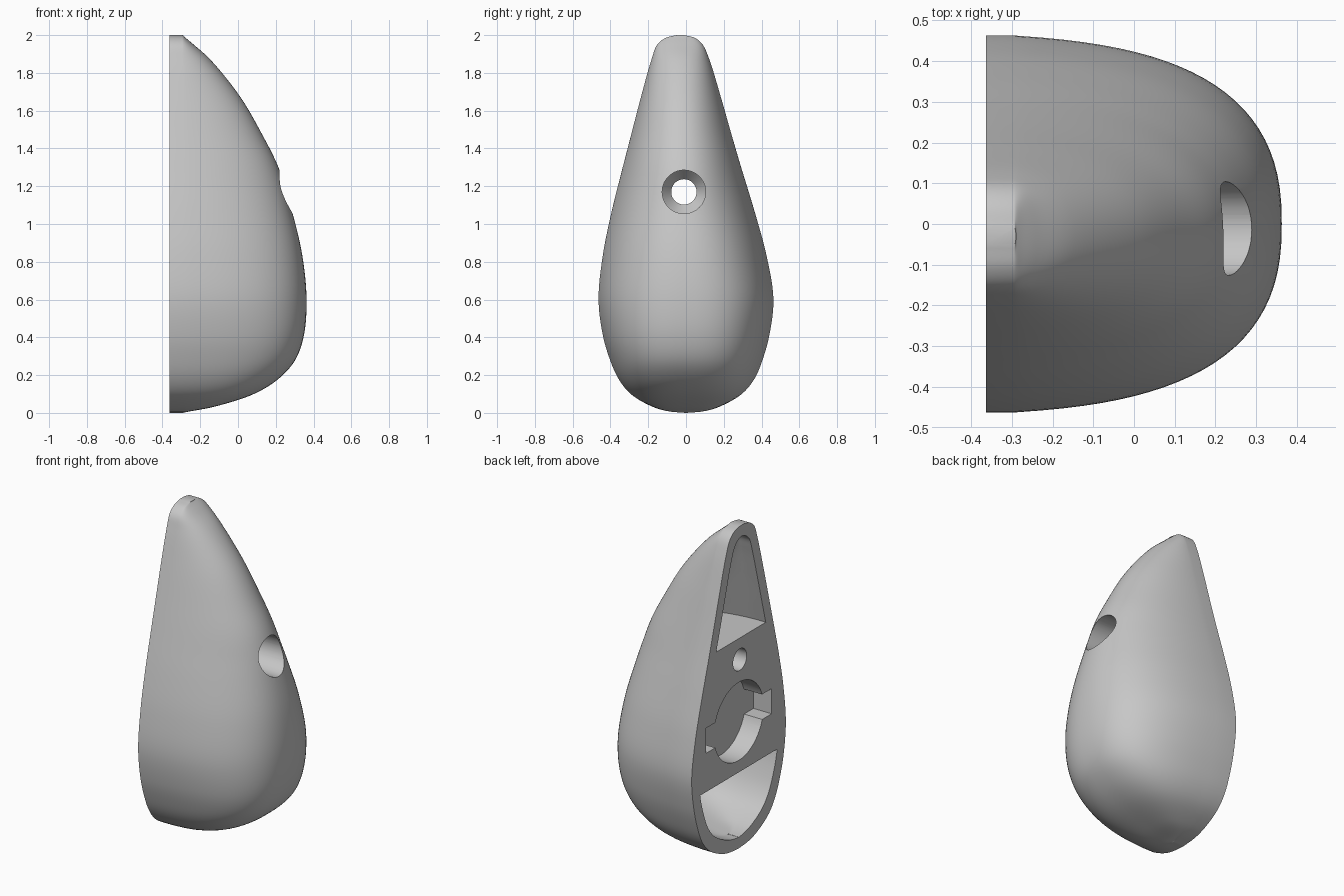
import bpy
import bmesh
import math
from mathutils import Matrix, Vector

if "Cube" in bpy.data.objects:
    bpy.data.objects.remove(bpy.data.objects["Cube"], do_unlink=True)

BACK = -0.363      # flat mounting face
RIM = -0.294       # end of the straight rim
WALL = 0.068

# Horizontal stations: height, right edge, left edge, dome depth
STATIONS = [Vector(s) for s in (
    (0, 0, 0, -0.294), (0.008, -0.09, 0.09, -0.255), (0.034, -0.18, 0.18, -0.12),
    (0.105, -0.298, 0.301, 0.095), (0.185, -0.36, 0.365, 0.22), (0.28, -0.402, 0.405, 0.303),
    (0.41, -0.44, 0.441, 0.349), (0.6, -0.463, 0.463, 0.363), (0.83, -0.441, 0.427, 0.341),
    (1.06, -0.395, 0.365, 0.288), (1.3, -0.335, 0.292, 0.214), (1.47, -0.291, 0.242, 0.13),
    (1.67, -0.239, 0.185, 0.014), (1.87, -0.183, 0.124, -0.146), (1.95, -0.152, 0.088, -0.235),
    (1.985, -0.108, 0.047, -0.277), (2, -0.05, -0.01, -0.294))]


def smooth_rows(rows, steps=6):
    """Centripetal spline through the stations."""
    pts = [2 * rows[0] - rows[1]] + rows + [2 * rows[-1] - rows[-2]]
    out = []
    for p in zip(pts, pts[1:], pts[2:], pts[3:]):
        k = [0]
        for a, b in zip(p, p[1:]):
            k.append(k[-1] + math.sqrt((b - a).length))
        for i in range(steps):
            t = k[1] + (k[2] - k[1]) * i / steps
            a = [p[n].lerp(p[n + 1], (t - k[n]) / (k[n + 1] - k[n])) for n in range(3)]
            b = [a[n].lerp(a[n + 1], (t - k[n]) / (k[n + 2] - k[n])) for n in range(2)]
            out.append(b[0].lerp(b[1], (t - k[1]) / (k[2] - k[1])))
    return out + [rows[-1]]


def finish(bm, name):
    bmesh.ops.recalc_face_normals(bm, faces=bm.faces)
    mesh = bpy.data.meshes.new(name)
    bm.to_mesh(mesh)
    bm.free()
    obj = bpy.data.objects.new(name, mesh)
    bpy.context.collection.objects.link(obj)
    return obj


def shrink(size, inset):
    """Reduce a size by about the inset, fading out near zero."""
    size = max(size, 0.004)
    return max(size * size / (size + 1.15 * inset), 0.002)


def teardrop(name, back, inset=0.0, segments=48):
    """Half teardrop lofted from superellipse sections, boxier towards the bottom."""
    bm = bmesh.new()
    rings = []
    for z, right, left, front in smooth_rows(STATIONS):
        power = 2.05 + 0.7 * max(1 - z / 1.2, 0)
        z = 1 + (z - 1) * (1 - inset)
        mid = (left + right) / 2
        half = shrink((left - right) / 2, inset)
        depth = shrink(front - RIM, inset)
        ring = [bm.verts.new((back, mid - half, z))]
        for i in range(segments + 1):
            a = math.pi * (i / segments - 0.5)
            u = max(math.cos(a), 0) ** (2 / power)
            v = math.copysign(abs(math.sin(a)) ** (2 / power), a)
            v *= 1 - 0.1 * u * (1 - u)
            ring.append(bm.verts.new((RIM + depth * u, mid + half * v, z)))
        ring.append(bm.verts.new((back, mid + half, z)))
        rings.append(ring)
    for lo, hi in zip(rings, rings[1:]):
        for i in range(len(lo)):
            j = (i + 1) % len(lo)
            bm.faces.new((lo[i], lo[j], hi[j], hi[i]))
    bm.faces.new(rings[0])
    bm.faces.new(rings[-1])
    return finish(bm, name)


def box(name, low, high):
    low, high = Vector(low), Vector(high)
    bm = bmesh.new()
    bmesh.ops.create_cube(bm, size=1, matrix=Matrix.Translation((low + high) / 2)
                          @ Matrix.Diagonal((*(high - low), 1)))
    return finish(bm, name)


def turned(name, profile, y, z, segments=64):
    """Solid turned about an axis along x from (x, radius) pairs."""
    bm = bmesh.new()
    rings = []
    for x, r in profile:
        angles = [2 * math.pi * i / segments for i in range(segments)]
        rings.append([bm.verts.new((x, y + r * math.cos(a), z + r * math.sin(a))) for a in angles])
    for lo, hi in zip(rings, rings[1:]):
        for i in range(segments):
            j = (i + 1) % segments
            bm.faces.new((lo[i], lo[j], hi[j], hi[i]))
    bm.faces.new(rings[0])
    bm.faces.new(rings[-1])
    return finish(bm, name)


def boolean(target, tool, operation):
    """Apply a boolean and remove the tool."""
    tool.hide_render = True
    mod = target.modifiers.new("cut", "BOOLEAN")
    mod.operation = operation
    mod.solver = "EXACT"
    mod.object = tool
    bpy.context.view_layer.objects.active = target
    bpy.ops.object.modifier_apply(modifier=mod.name)
    bpy.data.objects.remove(tool, do_unlink=True)


# Outer shell
body = teardrop("teardrop_housing", BACK)

# Upper and lower hollows follow the outer wall
for name, low, high in (("upper_hollow", 1.305, 3), ("lower_hollow", -1, 0.473)):
    hollow = teardrop(name, BACK - 0.1, WALL)
    boolean(hollow, box("hollow_limit", (-1, -1, low), (1, 1, high)), "INTERSECT")
    boolean(body, hollow, "DIFFERENCE")

# Round recess with a key slot on each side
floor = BACK + 0.125
recess = turned("round_recess", [(BACK - 0.1, 0.243), (floor, 0.243)], 0, 0.79)
boolean(body, recess, "DIFFERENCE")
boolean(body, box("key_slots", (BACK - 0.1, -0.323, 0.714), (floor, 0.323, 0.87)), "DIFFERENCE")

# Countersunk screw hole right through
screw = turned("screw_hole", [(BACK - 0.1, 0.067), (-0.26, 0.067), (-0.2, 0.115), (0.6, 0.115)],
               -0.011, 1.17)
boolean(body, screw, "DIFFERENCE")

# Single grey plastic
grey = bpy.data.materials.new("grey_plastic")
grey.use_nodes = True
colour = (0.57, 0.57, 0.57, 1)
grey.diffuse_color = colour
grey.node_tree.nodes["Principled BSDF"].inputs["Base Color"].default_value = colour
body.data.materials.clear()
body.data.materials.append(grey)
for poly in body.data.polygons:
    poly.material_index = 0

bpy.ops.object.select_all(action="DESELECT")
body.select_set(True)
bpy.context.view_layer.objects.active = body
bpy.ops.object.shade_smooth_by_angle(angle=math.radians(30))
